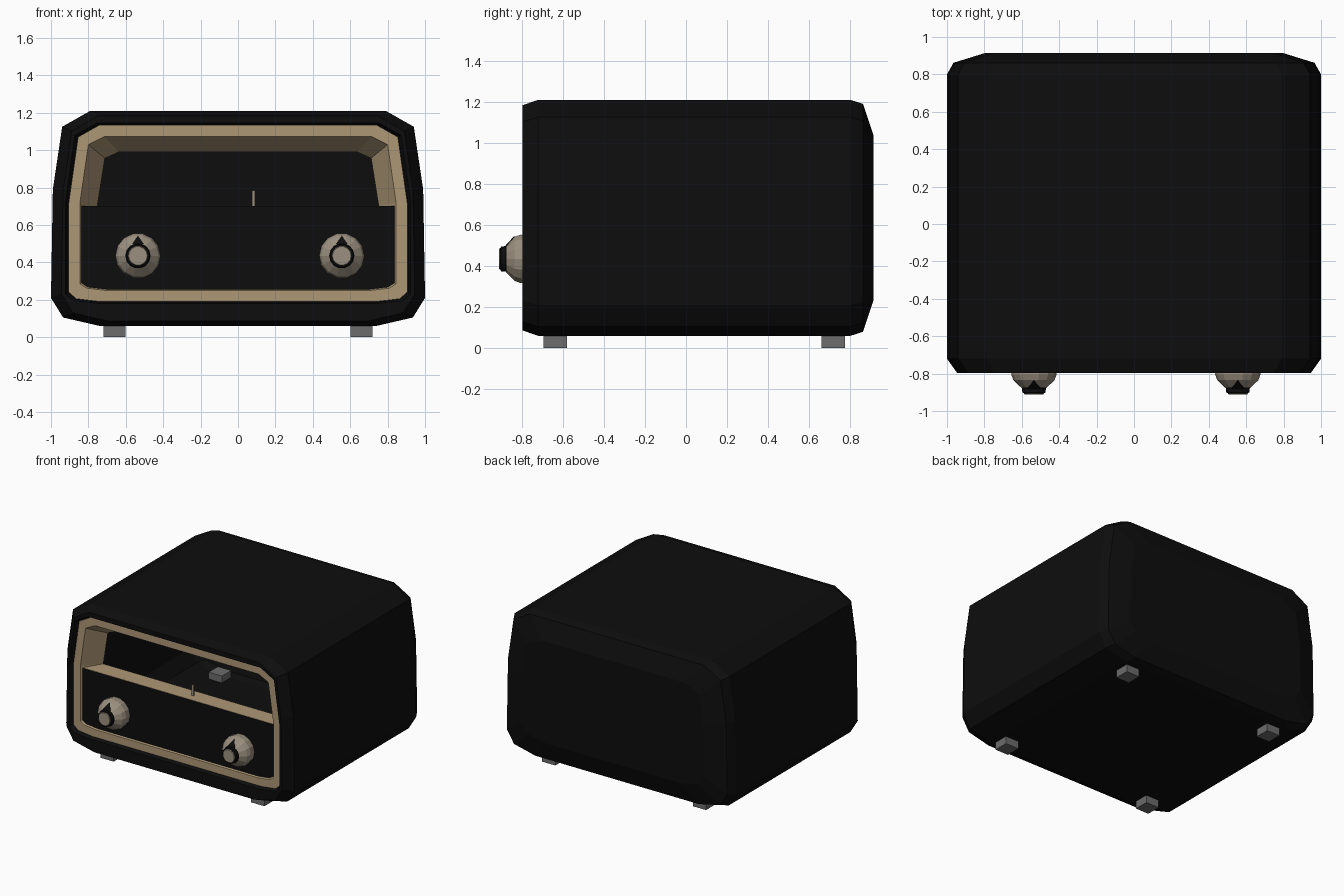
import bpy, bmesh, math
from mathutils import Matrix

cube = bpy.data.objects.get("Cube")
if cube:
    bpy.data.objects.remove(cube)


def material(name, r, g, b):
    m = bpy.data.materials.new(name)
    m.use_nodes = True
    m.diffuse_color = (r, g, b, 1)
    m.node_tree.nodes["Principled BSDF"].inputs["Base Color"].default_value = (r, g, b, 1)
    return m


BLACK = material("black casing", 0.004, 0.004, 0.004)
TAN = material("tan trim", 0.42, 0.31, 0.18)
KNOB = material("warm grey knob", 0.33, 0.28, 0.215)
GREY = material("grey rubber", 0.15, 0.15, 0.15)


def finish(name, bm, *mats):
    bmesh.ops.recalc_face_normals(bm, faces=bm.faces)
    mesh = bpy.data.meshes.new(name)
    bm.to_mesh(mesh)
    bm.free()
    for m in mats:
        mesh.materials.append(m)
    obj = bpy.data.objects.new(name, mesh)
    bpy.context.collection.objects.link(obj)
    return obj


def loft(name, rings, *mats, loop=False, rule=None):
    """Skin a list of point rings; either cap both ends or close into a loop."""
    bm = bmesh.new()
    vs = [[bm.verts.new(p) for p in ring] for ring in rings]
    n = len(rings[0])
    pairs = list(zip(vs, vs[1:])) + ([(vs[-1], vs[0])] if loop else [])
    for k, (a, b) in enumerate(pairs):
        for i in range(n):
            j = (i + 1) % n
            f = bm.faces.new((a[i], a[j], b[j], b[i]))
            f.material_index = rule(k) if rule else 0
    if not loop:
        bm.faces.new(vs[0])
        bm.faces.new(vs[-1])
    return finish(name, bm, *mats)


def box(name, center, size, mat):
    bm = bmesh.new()
    bmesh.ops.create_cube(bm, size=1, matrix=Matrix.Translation(center) @ Matrix.Diagonal((*size, 1)))
    return finish(name, bm, mat)


def mirror(half):
    return half + [(-x, z) for x, z in reversed(half)]


def section(outline, y, sx=1, sz=1, mid=0.635):
    return [(x * sx, y, mid + (z - mid) * sz) for x, z in outline]


# Half outlines (x, z), top to bottom
case = mirror([(0.79, 1.21), (0.94, 1.125), (0.99, 0.79), (1, 0.21), (0.935, 0.105), (0.74, 0.06)])
trim_out = mirror([(0.74, 1.135), (0.855, 1.07), (0.905, 0.72), (0.905, 0.24), (0.865, 0.205), (0.74, 0.19)])
trim_in = mirror([(0.715, 1.072), (0.8, 1.03), (0.845, 0.72), (0.845, 0.285), (0.81, 0.262), (0.71, 0.25)])

# Hollow casing: outside from back to front, round the rim, then inside
loft("casing", [
    section(case, 0.913, 0.8, 0.7),
    section(case, 0.862, 0.965, 0.965),
    section(case, 0.8),
    section(case, -0.72),
    section(case, -0.797, 0.945, 0.953),
    section(trim_out, -0.797, 1.02, 1.02),
    section(trim_out, -0.765, 1.003, 1.003),
    section(trim_out, -0.7, 1.003, 1.003),
    section(case, -0.67, 0.955, 0.92),
    section(case, 0.76, 0.955, 0.92),
    section(case, 0.82, 0.92, 0.89),
    section(case, 0.865, 0.76, 0.65),
], BLACK)

# Trim ring with a reveal that narrows inwards
loft("front_trim", [
    section(trim_out, -0.7),
    section(trim_out, -0.765),
    section(trim_in, -0.765),
    section(trim_in, -0.61, 0.89, 0.82, 0.62),
], TAN, loop=True)

# Lower control panel and the ledge behind its top edge
LEDGE = 0.7
lower = [(0.845, LEDGE)] + [p for p in trim_in if p[1] < LEDGE] + [(-0.845, LEDGE)]
loft("control_panel", [section(lower, -0.752), section(lower, -0.742)], BLACK)
shelf = [(-0.845, -0.75), (0.845, -0.75), (0.755, -0.61), (-0.755, -0.61)]
loft("dial_ledge", [[(x, y, z) for x, y in shelf] for z in (LEDGE - 0.03, LEDGE + 0.002)], TAN)

# Tuning needle standing on the ledge
box("tuning_needle", (0.083, -0.68, 0.74), (0.018, 0.012, 0.09), KNOB)

# Knobs: turned profile (radius, y) with a dark groove round the cap
profile = [(0.115, -0.74), (0.121, -0.805), (0.11, -0.835), (0.068, -0.875),
           (0.064, -0.877), (0.062, -0.9), (0.053, -0.905), (0.05, -0.912)]
SIDES = 14
for name, cx in (("right_knob", -0.535), ("left_knob", 0.555)):
    cz = 0.435
    rings = []
    for r, y in profile:
        angles = [2 * math.pi * (i + 0.5) / SIDES for i in range(SIDES)]
        rings.append([(cx + r * math.sin(a), y, cz + r * math.cos(a)) for a in angles])
    loft(name, rings, KNOB, BLACK, rule=lambda k: 1 if k in (3, 4, 5) else 0)
    # Pointer plate lying on the sloping face
    tri = [(0, -0.84, 0.108), (0.032, -0.882, 0.062), (-0.032, -0.882, 0.062)]
    loft(name + "_pointer", [[(cx + x, y + d, cz + z) for x, y, z in tri] for d in (0, 0.008)], BLACK)

# Feet, passing through the floor
for side, x in (("right", -0.66), ("left", 0.66)):
    for end, y in (("front", -0.637), ("back", 0.717)):
        box(f"{end}_{side}_foot", (x, y, 0.08), (0.116, 0.116, 0.16), GREY)
